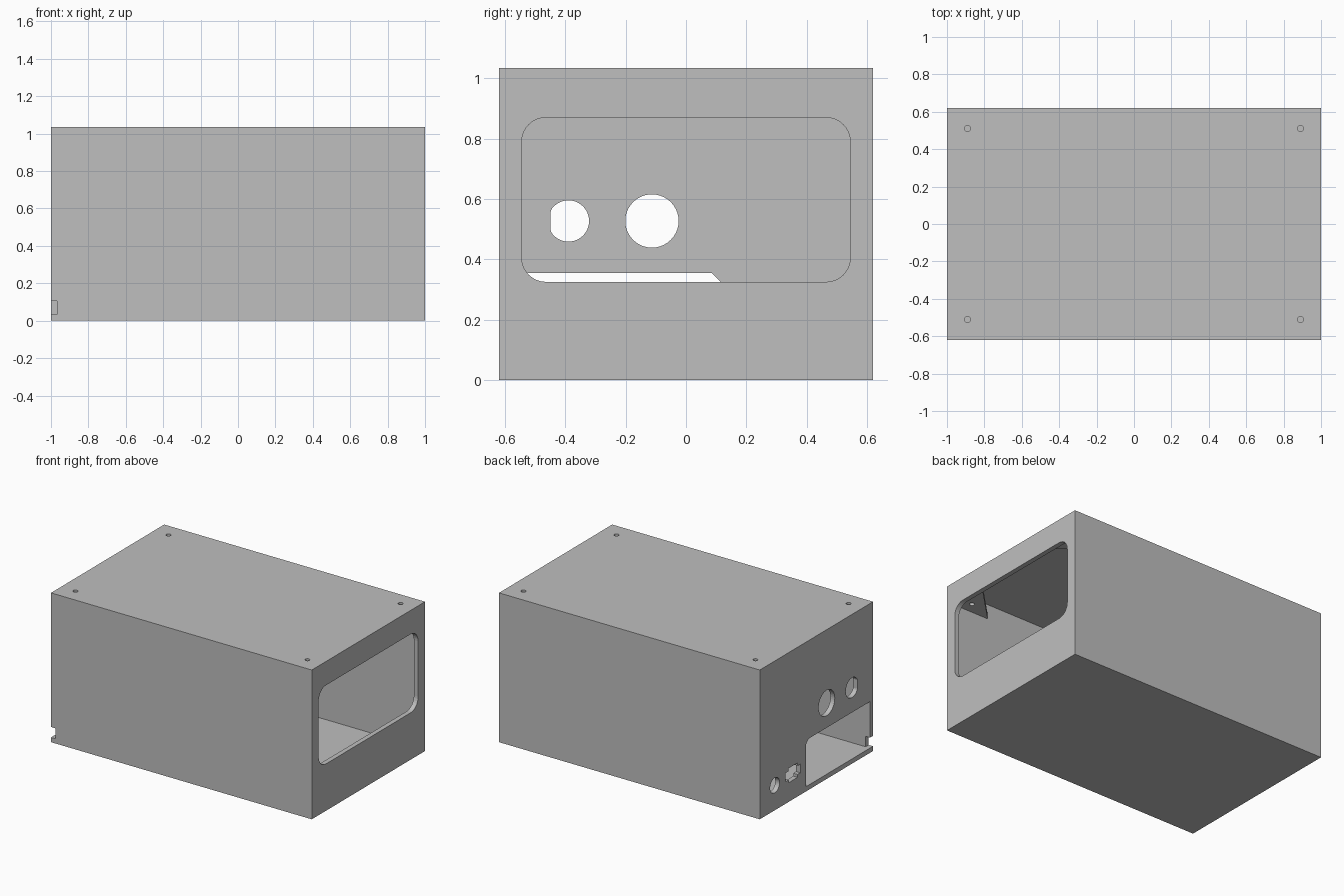
import bpy, bmesh
from math import cos, sin, pi
from mathutils import Matrix, Vector

if "Cube" in bpy.data.objects:
    bpy.data.objects.remove(bpy.data.objects["Cube"])

T = 0.033                       # sheet thickness
X, Y, Z = 1.0, 0.62, 0.5175     # half sizes of the box
P1, P2, P3 = 0.1375, 0.4125, 0.6875   # finger joint boundaries
SHELF = 0.9165                  # height of the corner brackets

grey = bpy.data.materials.new("sheet_grey")
grey.use_nodes = True
grey.diffuse_color = (0.52, 0.52, 0.52, 1)
grey.node_tree.nodes["Principled BSDF"].inputs["Base Color"].default_value = (0.52, 0.52, 0.52, 1)

AX, AY, AZ = Vector((1, 0, 0)), Vector((0, 1, 0)), Vector((0, 0, 1))


def sheet(name, loops, u, v, center):
    """Cut a flat sheet from an outline and hole loops, laid along axes u and v."""
    curve = bpy.data.curves.new(name, 'CURVE')
    curve.dimensions, curve.fill_mode, curve.extrude = '2D', 'BOTH', T / 2
    for loop in loops:
        pts = [p for i, p in enumerate(loop) if p != loop[i - 1]]
        s = curve.splines.new('POLY')
        s.points.add(len(pts) - 1)
        for sp, (a, b) in zip(s.points, pts):
            sp.co = (a, b, 0, 1)
        s.use_cyclic_u, s.use_smooth = True, False
    temp = bpy.data.objects.new(name + "_outline", curve)
    bpy.context.collection.objects.link(temp)
    dg = bpy.context.evaluated_depsgraph_get()
    mesh = bpy.data.meshes.new_from_object(temp.evaluated_get(dg))
    bpy.data.objects.remove(temp)
    m = Matrix((u, v, u.cross(v))).transposed().to_4x4()
    m.translation = center
    bm = bmesh.new()
    bm.from_mesh(mesh)
    bmesh.ops.remove_doubles(bm, verts=bm.verts, dist=1e-5)
    bm.transform(m)
    bmesh.ops.recalc_face_normals(bm, faces=bm.faces)
    for f in bm.faces:
        f.smooth = False
    bm.to_mesh(mesh)
    bm.free()
    mesh.materials.clear()
    mesh.materials.append(grey)
    mesh.name = name
    ob = bpy.data.objects.new(name, mesh)
    bpy.context.collection.objects.link(ob)


def outline(a, b, bottom, right, top, left, start=None):
    """Rectangle of half sizes a, b with finger tabs on its four edges."""
    ia, ib = a - T, b - T
    pts = list(start or [(-ia, -ib)])
    for s, e in bottom:
        pts += [(s, -ib), (s, -b), (e, -b), (e, -ib)]
    pts.append((ia, -ib))
    for s, e in right:
        pts += [(ia, s), (a, s), (a, e), (ia, e)]
    pts.append((ia, ib))
    for s, e in reversed(top):
        pts += [(e, ib), (e, b), (s, b), (s, ib)]
    pts.append((-ia, ib))
    for s, e in reversed(left):
        pts += [(-ia, e), (-a, e), (-a, s), (-ia, s)]
    return pts


def rect(x0, x1, y0, y1):
    return [(x0, y0), (x1, y0), (x1, y1), (x0, y1)]


def circle(x, y, r, clip=9.0, n=40):
    return [(x + max(r * cos(2 * pi * i / n), -clip), y + r * sin(2 * pi * i / n)) for i in range(n)]


def rounded(x0, x1, y0, y1, r, n=8):
    pts = []
    for k, (x, y) in enumerate(rect(x0 + r, x1 - r, y0 + r, y1 - r)):
        for i in range(n + 1):
            t = pi + (k + i / n) * pi / 2
            pts.append((x + r * cos(t), y + r * sin(t)))
    return pts


def bracket_slots(half):
    """Two slots near the top corners that take the bracket tabs."""
    z, i = SHELF - Z, half - T
    return [rect(*sorted((s * (i - 0.18), s * (i - 0.098))), z - T / 2, z + T / 2) for s in (-1, 1)]


# Front and back walls; the front one is open at a lower corner
long_tabs = [(-X, -P3), (-P2, -P1), (P1, P2), (P3, X)]
wall_tabs = [(-P2, -P1), (P1, P2)]
wall = outline(X, Z, long_tabs, wall_tabs, long_tabs, wall_tabs)
for name, s in (("front_wall", -1), ("back_wall", 1)):
    sheet(name, [wall] + bracket_slots(X), AX, AZ, (0, s * (Y - T / 2), Z))

# Side wall with the large rounded window
ends = [(T - Z, -P2), (-P1, P1), (P2, Z - T)]
window = rounded(-0.545, 0.545, 0.325 - Z, 0.87 - Z, 0.08)
sheet("window_wall", [outline(Y, Z, wall_tabs, ends, wall_tabs, ends), window] + bracket_slots(Y),
      AY, AZ, (X - T / 2, 0, Z))

# Side wall with the connector openings and the corner cutout
cut_top = 0.355 - Z
cutout = [(T - Y, cut_top), (0.085, cut_top), (0.115, cut_top - 0.03), (0.115, T - Z)]
quad = [(0.08, 0.03), (0.05, 0.03), (0.05, 0.05)]
cross = quad + [(-a, b) for a, b in reversed(quad)]
cross += [(-a, -b) for a, b in reversed(cross)][::-1]
socket = [(0.256 + a, 0.183 - Z + b) for a, b in cross]
openings = [circle(-0.39, 0.527 - Z, 0.0685, 0.059), circle(-0.113, 0.527 - Z, 0.0885),
            circle(0.455, 0.173 - Z, 0.052), socket]
sheet("connector_wall",
      [outline(Y, Z, wall_tabs[1:], ends, wall_tabs, ends[1:], cutout)] + openings + bracket_slots(Y),
      AY, AZ, (T / 2 - X, 0, Z))

# Top and bottom; the bottom fills the edge under the cutout
long_gaps = [(-P3, -P2), (-P1, P1), (P2, P3)]
short_gaps = [(T - Y, -P2), (-P1, P1), (P2, Y - T)]
screw_holes = [circle(sx * 0.89, sy * 0.51, 0.016, n=20) for sx in (-1, 1) for sy in (-1, 1)]
sheet("top_panel", [outline(X, Y, long_gaps, short_gaps, long_gaps, short_gaps)] + screw_holes,
      AX, AY, (0, 0, 2 * Z - T / 2))
sheet("bottom_panel",
      [outline(X, Y, long_gaps, short_gaps, long_gaps, [(T - Y, P1), (P2, Y - T)])],
      AX, AY, (0, 0, T / 2))

# Triangular corner brackets with tabs through the walls
tri = [(0, 0), (0.098, 0), (0.098, -T), (0.18, -T), (0.18, 0), (0.27, 0),
       (0, 0.27), (0, 0.18), (-T, 0.18), (-T, 0.098), (0, 0.098)]
for side, sx in (("right", -1), ("left", 1)):
    for end, sy in (("front", -1), ("back", 1)):
        pts = [(sx * (X - T - a), sy * (Y - T - b)) for a, b in tri]
        sheet(f"{end}_{side}_bracket", [pts, circle(sx * 0.89, sy * 0.51, 0.016, n=20)],
              AX, AY, (0, 0, SHELF))
